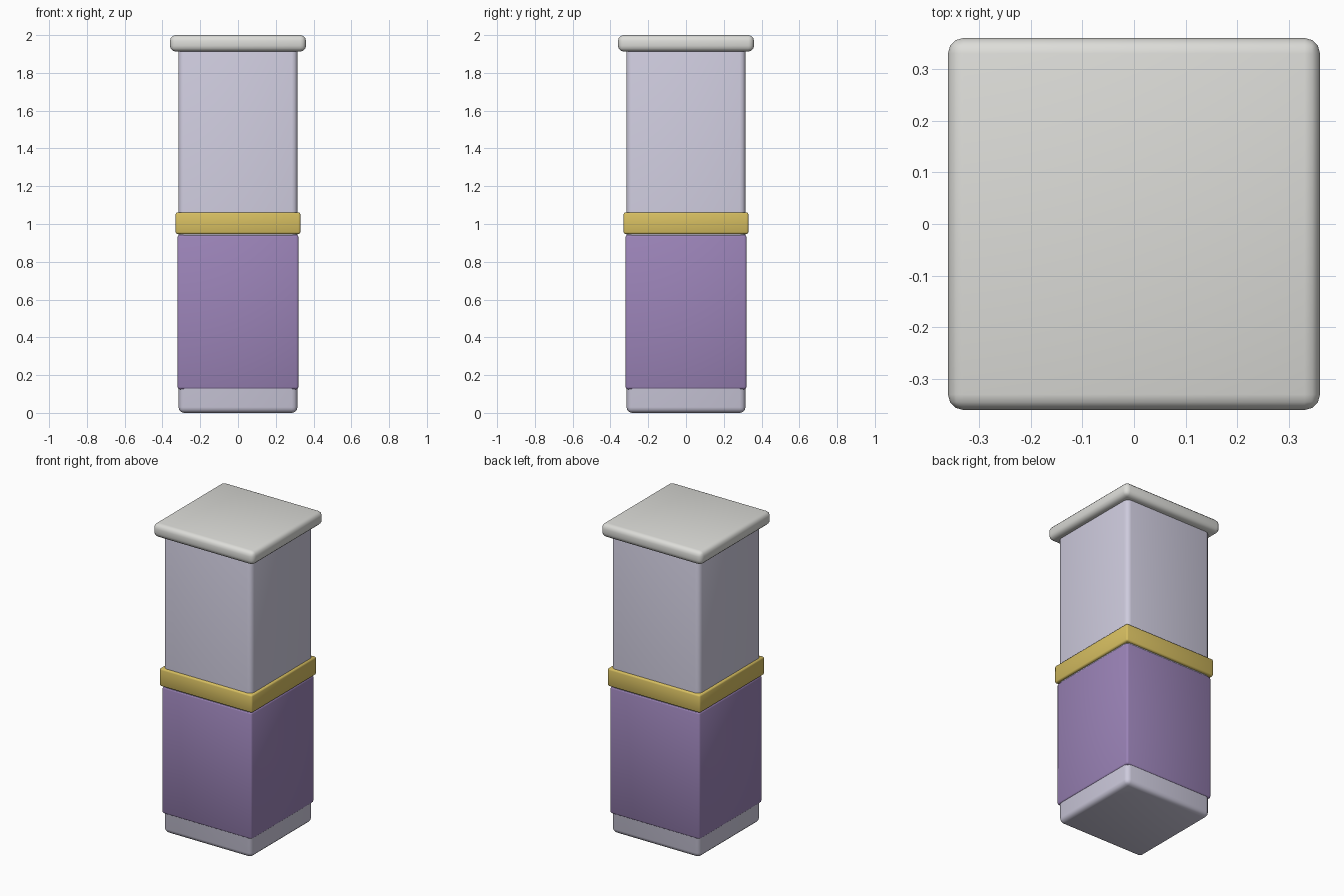
import bpy
import bmesh

if "Cube" in bpy.data.objects:
    bpy.data.objects.remove(bpy.data.objects["Cube"])


def material(name, rgb):
    m = bpy.data.materials.new(name)
    m.diffuse_color = (*rgb, 1.0)
    m.use_nodes = True
    m.node_tree.nodes["Principled BSDF"].inputs["Base Color"].default_value = m.diffuse_color
    return m


def rounded_box(name, half, z0, z1, bevel, segments, mat):
    """Square box with rounded edges, between heights z0 and z1."""
    bm = bmesh.new()
    bmesh.ops.create_cube(bm, size=1.0)
    for v in bm.verts:
        v.co.x *= 2 * half
        v.co.y *= 2 * half
        v.co.z *= z1 - z0
    bmesh.ops.bevel(bm, geom=bm.edges[:], offset=bevel, segments=segments,
                    profile=0.5, affect='EDGES')
    for f in bm.faces:
        f.smooth = True
    mesh = bpy.data.meshes.new(name)
    bm.to_mesh(mesh)
    bm.free()
    mesh.materials.append(mat)
    obj = bpy.data.objects.new(name, mesh)
    obj.location.z = (z0 + z1) / 2
    bpy.context.collection.objects.link(obj)
    return obj


pale_lavender = material("pale lavender", (0.62, 0.60, 0.73))
purple = material("purple", (0.33, 0.23, 0.48))
gold = material("gold", (0.68, 0.52, 0.12))
light_grey = material("light grey", (0.72, 0.72, 0.69))

# Tall container body, visible at the base and in the upper half
rounded_box("body", 0.315, 0.0, 1.95, 0.03, 3, pale_lavender)
# Coloured sleeve around the lower half
rounded_box("lower_sleeve", 0.32, 0.125, 0.943, 0.012, 2, purple)
# Band at mid height
rounded_box("middle_band", 0.33, 0.947, 1.062, 0.01, 2, gold)
# Overhanging lid
rounded_box("lid", 0.36, 1.913, 2.0, 0.03, 3, light_grey)
